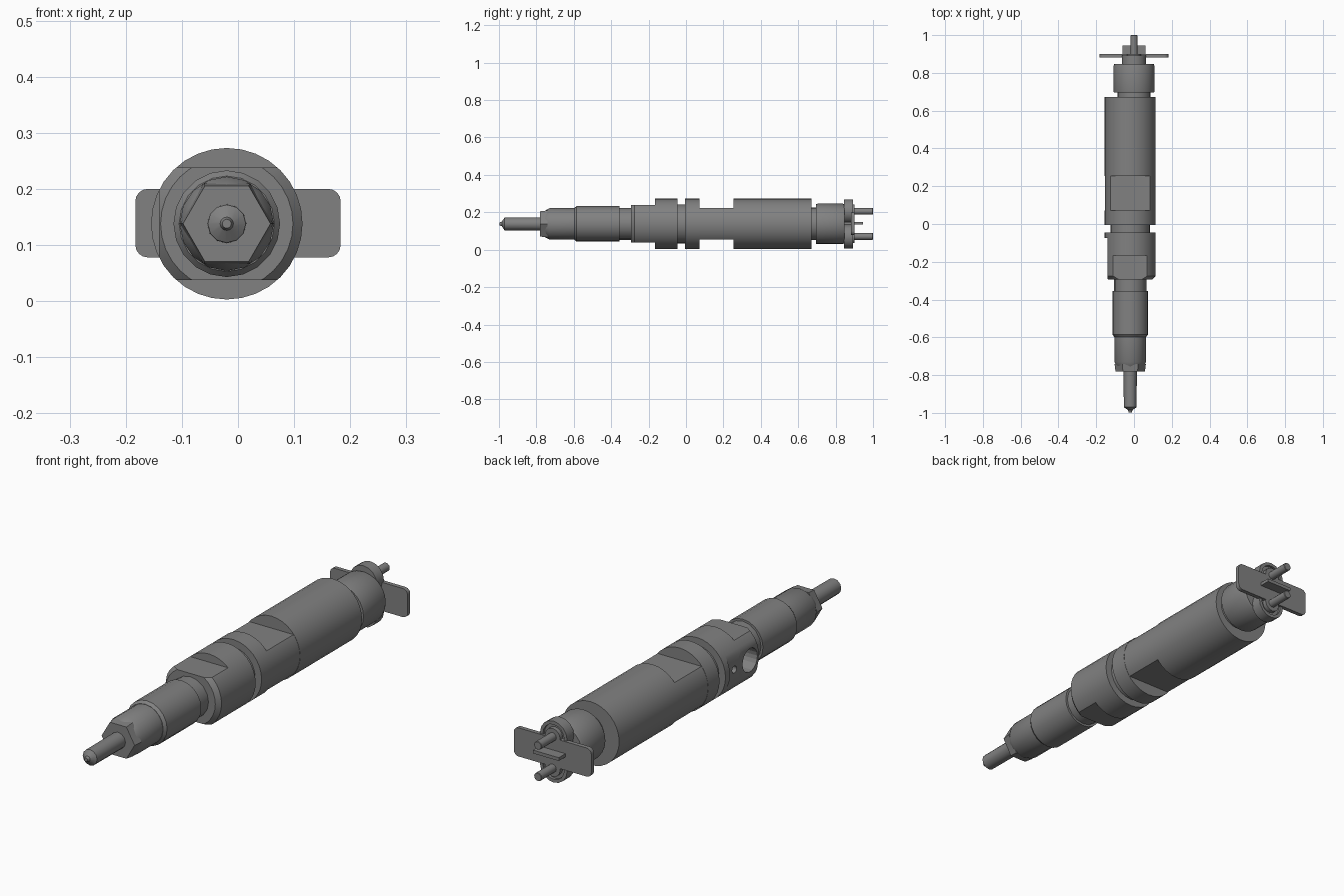
import bpy, bmesh, math
from mathutils import Matrix, Vector

cube = bpy.data.objects.get("Cube")
if cube:
    bpy.data.objects.remove(cube, do_unlink=True)

AXIS_X, AXIS_Z = -0.02, 0.138      # long axis of the main body

steel = bpy.data.materials.new("grey_steel")
steel.use_nodes = True
GREY = (0.22, 0.22, 0.22, 1)
steel.diffuse_color = GREY
steel.node_tree.nodes["Principled BSDF"].inputs["Base Color"].default_value = GREY


def finish(name, bm, smooth=True):
    bmesh.ops.recalc_face_normals(bm, faces=bm.faces)
    mesh = bpy.data.meshes.new(name)
    bm.to_mesh(mesh)
    bm.free()
    mesh.materials.append(steel)
    ob = bpy.data.objects.new(name, mesh)
    bpy.context.collection.objects.link(ob)
    if smooth:
        bpy.ops.object.select_all(action="DESELECT")
        ob.select_set(True)
        bpy.context.view_layer.objects.active = ob
        bpy.ops.object.shade_smooth_by_angle(angle=math.radians(32))
    return ob


def turned(name, profile, sides=24, x=AXIS_X, z=AXIS_Z, cuts=(), smooth=True):
    """Turn (y, radius) pairs round the y axis; cuts are (point, normal) flats."""
    bm = bmesh.new()
    rings = []
    for y, r in profile:
        angles = [2 * math.pi * i / sides for i in range(sides)]
        rings.append([bm.verts.new((x + r * math.cos(a), y, z + r * math.sin(a))) for a in angles])
    for a, b in zip(rings, rings[1:]):
        for i in range(sides):
            j = (i + 1) % sides
            bm.faces.new((a[i], a[j], b[j], b[i]))
    bm.faces.new(rings[0])
    bm.faces.new(rings[-1])
    for point, normal in cuts:
        geom = bm.verts[:] + bm.edges[:] + bm.faces[:]
        res = bmesh.ops.bisect_plane(bm, geom=geom, plane_co=point, plane_no=normal, clear_outer=True)
        edges = [e for e in res["geom_cut"] if isinstance(e, bmesh.types.BMEdge)]
        bmesh.ops.holes_fill(bm, edges=edges)
    return finish(name, bm, smooth)


def flats(half, x=AXIS_X, z=AXIS_Z):
    return [((x, 0, z + s * half), (0, 0, s)) for s in (1, -1)]


def box(name, centre, size, bevel=0.0, axis=None):
    bm = bmesh.new()
    bmesh.ops.create_cube(bm, size=1)
    bmesh.ops.scale(bm, vec=size, verts=bm.verts)
    bmesh.ops.translate(bm, vec=centre, verts=bm.verts)
    if bevel:
        edges = [e for e in bm.edges if abs((e.verts[0].co - e.verts[1].co).normalized().dot(Vector(axis))) > 0.9]
        bmesh.ops.bevel(bm, geom=edges, offset=bevel, segments=4, profile=0.5, affect="EDGES")
    return finish(name, bm)


def drill(target, name, y, radius, depth):
    """Blind hole from the -x side."""
    bm = bmesh.new()
    bmesh.ops.create_cone(bm, cap_ends=True, segments=20, radius1=radius, radius2=radius, depth=depth * 2)
    bm.transform(Matrix.Translation((-0.14, y, AXIS_Z)) @ Matrix.Rotation(math.pi / 2, 4, "Y"))
    cutter = finish(name, bm, smooth=False)
    mod = target.modifiers.new(name, "BOOLEAN")
    mod.operation = "DIFFERENCE"
    mod.solver = "EXACT"
    mod.object = cutter
    bpy.context.view_layer.objects.active = target
    bpy.ops.object.modifier_apply(modifier=mod.name)
    bpy.data.objects.remove(cutter, do_unlink=True)


# Nozzle and its stepped retaining sleeve
turned("nozzle_tip", [(-0.997, 0.008), (-0.985, 0.012), (-0.97, 0.034), (-0.77, 0.035)], 12)
turned("nozzle_hex", [(-0.78, 0.078), (-0.74, 0.083)], 6, smooth=False)
turned("lower_sleeve", [(-0.755, 0.07), (-0.73, 0.084), (-0.585, 0.084)], 16)
turned("retaining_nut", [(-0.597, 0.085), (-0.585, 0.095), (-0.355, 0.095)], 20)
turned("sleeve_neck", [(-0.36, 0.086), (-0.28, 0.086)], 16)

# Inlet body: front wrench flats, a side face and two drilled ports
inlet_front = turned("inlet_front", [(-0.293, 0.118), (-0.275, 0.135), (-0.167, 0.135)], 32,
                     cuts=flats(0.1) + [((-0.141, 0, 0), (-1, 0, 0))])
inlet_mid = turned("inlet_mid", [(-0.167, 0.135), (-0.075, 0.135)], 32,
                   cuts=[((-0.141, 0, 0), (-1, 0, 0))])
drill(inlet_front, "inlet_port", -0.23, 0.05, 0.11)
drill(inlet_mid, "drain_port", -0.125, 0.015, 0.06)
turned("inlet_rim", [(-0.075, 0.135), (-0.045, 0.135)], 32)

# Collar and wrench section
turned("groove_neck", [(-0.05, 0.105), (0.0, 0.105)])
turned("collar", [(-0.005, 0.135), (0.072, 0.135)], 32)
turned("wrench_section", [(0.07, 0.134), (0.258, 0.134)], 32, cuts=flats(0.084))

# Main housing and end cap
turned("main_housing", [(0.255, 0.135), (0.672, 0.135)], 32)
turned("cap_neck", [(0.67, 0.087), (0.7, 0.087)], x=0)
turned("end_cap", [(0.695, 0.106), (0.703, 0.108), (0.838, 0.108), (0.848, 0.104)], 24, x=0)

# Terminals: rimmed disc, clamping nut and threaded post, above and below
for label, side in (("upper", 1), ("lower", -1)):
    z = AXIS_Z + side * 0.067
    turned(label + "_terminal_disc", [(0.845, 0.064), (0.893, 0.064), (0.893, 0.05), (0.882, 0.05)], 16, x=0, z=z)
    turned(label + "_terminal_nut", [(0.88, 0.036), (0.9, 0.036)], 12, x=0, z=z)
    turned(label + "_terminal_post", [(0.89, 0.018), (0.998, 0.018), (1.0, 0.016)], 12, x=0, z=z)

# Divider between the terminals, and the label tag
box("terminal_divider", (0, 0.895, 0.142), (0.122, 0.1, 0.014))
box("tag_plate", (0, 0.891, 0.139), (0.366, 0.018, 0.122), 0.022, (0, 1, 0))
